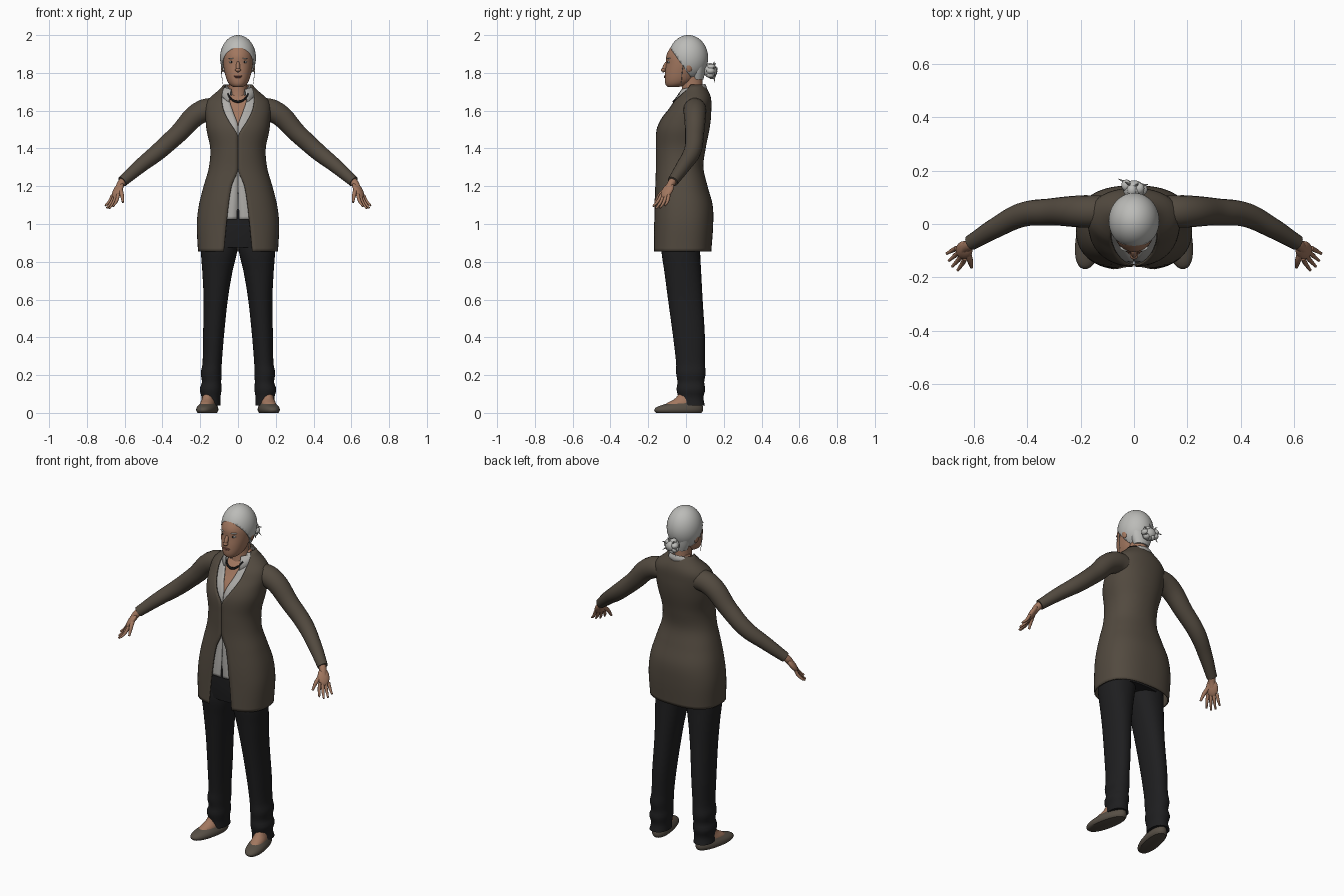
import bpy, bmesh, math, random
from mathutils import Vector, Matrix

if "Cube" in bpy.data.objects:
    bpy.data.objects.remove(bpy.data.objects["Cube"])

random.seed(4)


def material(name, col):
    m = bpy.data.materials.new(name)
    m.diffuse_color = (*col, 1)
    m.use_nodes = True
    m.node_tree.nodes["Principled BSDF"].inputs["Base Color"].default_value = m.diffuse_color
    return m


COAT = material("taupe_wool", (0.085, 0.068, 0.050))
PANTS = material("black_cloth", (0.013, 0.013, 0.014))
SHIRT = material("pale_grey_cotton", (0.42, 0.41, 0.39))
SKIN = material("skin", (0.36, 0.185, 0.115))
HAIR = material("silver_hair", (0.50, 0.50, 0.48))
SHOE = material("shoe_leather", (0.095, 0.078, 0.060))
BLACK = material("black_beads", (0.008, 0.008, 0.008))
WHITE = material("eye_white", (0.65, 0.65, 0.63))
LIP = material("lip", (0.24, 0.095, 0.07))


def finish(name, bm, mat, recalc=True):
    if recalc:
        bmesh.ops.recalc_face_normals(bm, faces=bm.faces)
    me = bpy.data.meshes.new(name)
    bm.to_mesh(me)
    bm.free()
    me.materials.append(mat)
    for p in me.polygons:
        p.use_smooth = True
    me.set_sharp_from_angle(angle=math.radians(50))
    ob = bpy.data.objects.new(name, me)
    bpy.context.collection.objects.link(ob)
    return ob


def sample(table, z):
    """Smooth interpolation of table rows keyed by their first column."""
    z = min(max(z, table[0][0]), table[-1][0])
    i = max(k for k in range(len(table) - 1) if table[k][0] <= z)
    a, b = table[i], table[i + 1]
    p, q = table[max(i - 1, 0)], table[min(i + 2, len(table) - 1)]
    h = b[0] - a[0]
    t = (z - a[0]) / h
    out = []
    for c in range(1, len(a)):
        m0 = (b[c] - p[c]) / (b[0] - p[0]) * h
        m1 = (q[c] - a[c]) / (q[0] - a[0]) * h
        out.append((2*t**3 - 3*t*t + 1) * a[c] + (t**3 - 2*t*t + t) * m0
                   + (3*t*t - 2*t**3) * b[c] + (t**3 - t*t) * m1)
    return out


def loft(name, mat, table, z0, z1, steps, inset=0, gap=None, side=1, sides=40):
    """Stack rounded rings (z, half width, front, back, squareness, centre x).
    With gap, the front stays open by that half width."""
    bm = bmesh.new()
    rings = []
    for k in range(steps + 1):
        z = z0 + (z1 - z0) * k / steps
        rx, f, b, n, cx = sample(table, z)
        rx, f, b = rx - inset, f + inset, b - inset
        a0 = 0
        if gap:
            w = max(sample(gap, z)[0], 0.001)
            a0 = math.asin(min(w / rx, 0.97) ** (n / 2))
        ring = []
        for j in range(sides + (1 if gap else 0)):
            a = a0 + (2 * math.pi - 2 * a0) * j / sides
            s, c = math.sin(a), math.cos(a)
            x = rx * math.copysign(abs(s) ** (2 / n), s)
            y = (f + b) / 2 - (b - f) / 2 * math.copysign(abs(c) ** (2 / n), c)
            ring.append(bm.verts.new((side * cx + x, y, z)))
        rings.append(ring)
    for r, q in zip(rings, rings[1:]):
        m = len(r)
        for j in range(m - 1 if gap else m):
            bm.faces.new((r[j], r[(j + 1) % m], q[(j + 1) % m], q[j]))
    if not gap:
        bm.faces.new(rings[0][::-1])
        bm.faces.new(rings[-1])
    return finish(name, bm, mat)


def ball(name, mat, loc, size, rot=None, seg=24):
    bm = bmesh.new()
    bmesh.ops.create_uvsphere(bm, u_segments=seg, v_segments=seg * 2 // 3, radius=1)
    bm.transform(Matrix.Translation(loc) @ (rot or Matrix()) @ Matrix.Diagonal((*size, 1)))
    return finish(name, bm, mat)


def tube(name, mat, pts, side=1, res=4):
    """Smooth tapering tube through (x, y, z, radius) points."""
    cu = bpy.data.curves.new(name, 'CURVE')
    cu.dimensions = '3D'
    cu.bevel_depth, cu.bevel_resolution, cu.resolution_u = 1, res, 6
    cu.use_fill_caps = True
    sp = cu.splines.new('BEZIER')
    sp.bezier_points.add(len(pts) - 1)
    for bp, p in zip(sp.bezier_points, pts):
        bp.co = (p[0] * side, p[1], p[2])
        bp.radius = p[3]
        bp.handle_left_type = bp.handle_right_type = 'AUTO'
    tmp = bpy.data.objects.new(name + "_path", cu)
    bpy.context.collection.objects.link(tmp)
    bpy.context.view_layer.update()
    me = bpy.data.meshes.new_from_object(tmp.evaluated_get(bpy.context.evaluated_depsgraph_get()))
    bm = bmesh.new()
    bm.from_mesh(me)
    bpy.data.objects.remove(tmp)
    bpy.data.meshes.remove(me)
    return finish(name, bm, mat)


# Torso, shared by coat, shirt and chest
TORSO = [(.855, .208, -.170, .130, 2.6, 0), (1.0, .214, -.167, .140, 2.5, 0),
         (1.1, .203, -.165, .137, 2.4, 0), (1.2, .178, -.160, .110, 2.3, 0),
         (1.3, .150, -.155, .088, 2.2, 0), (1.4, .143, -.155, .100, 2.2, 0),
         (1.5, .163, -.152, .120, 2.2, 0), (1.56, .168, -.130, .128, 2.2, 0),
         (1.61, .170, -.095, .130, 2.2, 0), (1.65, .160, -.070, .130, 2.2, 0),
         (1.68, .130, -.045, .125, 2.1, 0), (1.71, .095, -.020, .110, 2, 0),
         (1.74, .070, 0, .090, 2, 0)]
COAT_GAP = [(.855, .075), (1.03, .058), (1.2, .034), (1.28, .002), (1.36, .001),
            (1.47, .002), (1.54, .045), (1.61, .078), (1.68, .085), (1.74, .066)]
SHIRT_GAP = [(1.02, .007), (1.12, .002), (1.3, .001), (1.52, .001), (1.6, .028),
             (1.66, .046), (1.74, .05)]
coat = loft("coat_body", COAT, TORSO, .855, 1.735, 52, gap=COAT_GAP, sides=56)
shirt = loft("shirt", SHIRT, TORSO, 1.025, 1.725, 44, .013, SHIRT_GAP, sides=56)
for ob, t in ((coat, .008), (shirt, .004)):
    mod = ob.modifiers.new("thickness", 'SOLIDIFY')
    mod.thickness, mod.offset = t, 0
loft("chest", SKIN, TORSO, 1.44, 1.735, 20, .022)
loft("neck", SKIN, [(1.66, .058, -.03, .095, 2, 0), (1.72, .048, -.022, .088, 2, 0),
                    (1.80, .048, -.03, .085, 2, 0)], 1.66, 1.80, 8, sides=28)

# Folded shirt collar
bm = bmesh.new()
prev = None
for j in range(33):
    t = math.radians(30 + 300 * j / 32)
    s, c = math.sin(t), math.cos(t)
    f = (1 + c) / 2
    row = [bm.verts.new(p) for p in (
        (.060*s, .035 - .060*c, 1.70 - .02*f),
        (.070*s, .035 - .066*c, 1.742 - .03*f),
        (.082*s, .033 - .074*c - .008*f, 1.732 - .045*f*f),
        (.099*s, .030 - .085*c - .020*f, 1.708 - .075*f**3))]
    if prev:
        for k in range(3):
            bm.faces.new((prev[k], row[k], row[k + 1], prev[k + 1]))
    prev = row
collar = finish("shirt_collar", bm, SHIRT)
collar.modifiers.new("thickness", 'SOLIDIFY').thickness = .005

# Necklace
half = [(.055, -.032, 1.69), (.036, -.053, 1.662)]
tube("necklace", BLACK, [(-x, y, z, .005) for x, y, z in half] + [(0, -.064, 1.648, .007)]
     + [(x, y, z, .005) for x, y, z in half[::-1]])

# Trousers
loft("trouser_hips", PANTS, [(.86, .180, -.132, .085, 2.3, 0), (.95, .186, -.140, .10, 2.3, 0),
                             (1.08, .175, -.140, .09, 2.3, 0)], .875, 1.08, 8)
LEG = [(.04, .054, -.038, .100, 2.2, .146), (.08, .050, -.040, .092, 2.2, .143),
       (.125, .058, -.050, .102, 2.2, .145), (.16, .051, -.045, .096, 2.2, .140),
       (.21, .055, -.052, .104, 2.2, .142), (.26, .051, -.052, .100, 2.2, .137),
       (.4, .055, -.068, .100, 2.2, .130), (.6, .064, -.095, .088, 2.2, .118),
       (.75, .080, -.115, .080, 2.2, .109), (.86, .096, -.130, .075, 2.2, .100),
       (.95, .094, -.125, .080, 2.2, .095)]
SHOES = [(0, .044, -.160, .084, 2.2, 0), (.012, .052, -.172, .092, 2.2, 0),
         (.03, .050, -.160, .092, 2.2, 0), (.045, .042, -.118, .088, 2.2, 0),
         (.062, .034, -.045, .084, 2.2, 0)]
FOOT = [(.02, .040, -.125, .07, 2.2, 0), (.05, .039, -.105, .07, 2.2, 0),
        (.075, .034, -.06, .07, 2, 0), (.12, .03, -.025, .065, 2, 0)]

for s, tag in ((-1, "right"), (1, "left")):
    loft(tag + "_trouser_leg", PANTS, LEG, .04, .95, 60, side=s, sides=32)
    for part, mat, tab in (("shoe", SHOE, SHOES), ("foot", SKIN, FOOT)):
        ob = loft(f"{tag}_{part}", mat, tab, tab[0][0], tab[-1][0], 10, sides=32)
        ob.data.transform(Matrix.Translation((s * .155, 0, 0)) @ Matrix.Rotation(s * .2, 4, 'Z'))
    # Sleeve
    tube(tag + "_sleeve", COAT, [(.08, .045, 1.605, .06), (.185, .047, 1.598, .061),
         (.32, .045, 1.475, .050), (.42, .034, 1.385, .046), (.52, -.015, 1.305, .038),
         (.612, -.070, 1.225, .029)], s, 7)
    # Hand: palm, four fingers, thumb
    d = Vector((.41, -.41, -.82)).normalized()
    w = Vector((-.6, -.75, .08)).normalized()
    w = (w - d * w.dot(d)).normalized()
    n = d.cross(w)
    flip = Vector((s, 1, 1))
    axes = Matrix((w * flip, n * flip, d * flip)).transposed().to_4x4()
    palm = Vector((.637, -.098, 1.178))
    tube(tag + "_wrist", SKIN, [(.595, -.058, 1.24, .020), (.618, -.078, 1.215, .021),
                                (.636, -.096, 1.18, .018)], s)
    ball(tag + "_palm", SKIN, palm * flip, (.033, .017, .050), axes)
    for i, ln in enumerate((.080, .092, .086, .068)):
        o = (1.5 - i) * .0165
        a = palm + d * .03 + w * o
        m = a + d * ln * .5 + w * o * .25 + n * .004
        e = a + d * ln + w * o * .5 - n * .004
        tube(f"{tag}_finger_{i + 1}", SKIN, [(*a, .0095), (*m, .0085), (*e, .005)], s, 3)
    tube(tag + "_thumb", SKIN, [(.625, -.10, 1.19, .013), (.615, -.137, 1.155, .011),
                                (.609, -.163, 1.115, .006)], s, 3)

# Head
HEAD = [(1.724, .022, -.095, -.045, 2, 0), (1.735, .042, -.107, .0, 2, 0),
        (1.76, .058, -.112, .04, 2.1, 0), (1.80, .070, -.111, .065, 2.1, 0),
        (1.85, .079, -.105, .09, 2.1, 0), (1.89, .080, -.104, .10, 2, 0),
        (1.925, .074, -.088, .095, 2, 0), (1.95, .062, -.066, .08, 2, 0),
        (1.975, .04, -.03, .06, 2, 0)]
loft("head", SKIN, HEAD, 1.724, 1.975, 28)
tilt = Matrix.Rotation(math.radians(-22), 4, 'X')
ball("nose", SKIN, (0, -.110, 1.832), (.011, .013, .032), tilt)
ball("nose_tip", SKIN, (0, -.119, 1.815), (.015, .014, .010))
ball("upper_lip", LIP, (0, -.107, 1.784), (.023, .010, .004))
ball("lower_lip", LIP, (0, -.107, 1.777), (.019, .010, .005))
for s, tag in ((-1, "right"), (1, "left")):
    ball(tag + "_eye", WHITE, (s * .034, -.088, 1.857), (.014, .012, .006))
    ball(tag + "_iris", BLACK, (s * .034, -.096, 1.857), (.005, .005, .005), seg=12)
    ball(tag + "_brow", HAIR, (s * .036, -.092, 1.877), (.018, .009, .003),
         Matrix.Rotation(s * .35, 4, 'Z'))
    ball(tag + "_ear", SKIN, (s * .080, .018, 1.835), (.009, .018, .030),
         Matrix.Rotation(s * .25, 4, 'Z'))
    tube(tag + "_loose_strand", HAIR, [(.086, -.01, 1.87, .002), (.088, -.02, 1.81, .002),
                                       (.080, -.025, 1.74, .001)], s, 1)

# Hair cap trimmed along the slanted hairline
bm = bmesh.new()
bmesh.ops.create_uvsphere(bm, u_segments=40, v_segments=28, radius=1)
bm.transform(Matrix.Translation((0, .012, 1.88)) @ Matrix.Diagonal((.095, .105, .12, 1)))
bmesh.ops.bisect_plane(bm, geom=bm.verts[:] + bm.edges[:] + bm.faces[:], clear_inner=True,
                       plane_co=(0, -.090, 1.94), plane_no=(0, .19, .135))
hair = finish("hair_cap", bm, HAIR)
hair.modifiers.new("thickness", 'SOLIDIFY').thickness = .008
loft("nape_hair", HAIR, [(1.765, .045, .03, .092, 2, 0), (1.80, .060, .02, .100, 2, 0),
                         (1.84, .070, .02, .105, 2, 0)], 1.765, 1.84, 6, sides=28)

# Bun of coiled locks with loose ends
ball("bun_core", HAIR, (0, .128, 1.810), (.040, .036, .036))
for i in range(7):
    a = i * math.tau / 7
    ball(f"bun_lock_{i + 1}", HAIR, (.032 * math.cos(a), .135 + random.uniform(-.01, .012),
         1.81 + .026 * math.sin(a)), (.019, .022, .017), seg=12)
    u = Vector((math.cos(a + .4), random.uniform(.1, .6), math.sin(a + .4)))
    b0 = Vector((0, .14, 1.81))
    tube(f"bun_end_{i + 1}", HAIR, [(*(b0 + u * .02), .006), (*(b0 + u * .042), .004),
                                    (*(b0 + u * .058 + Vector((0, 0, -.005))), .001)], 1, 1)
